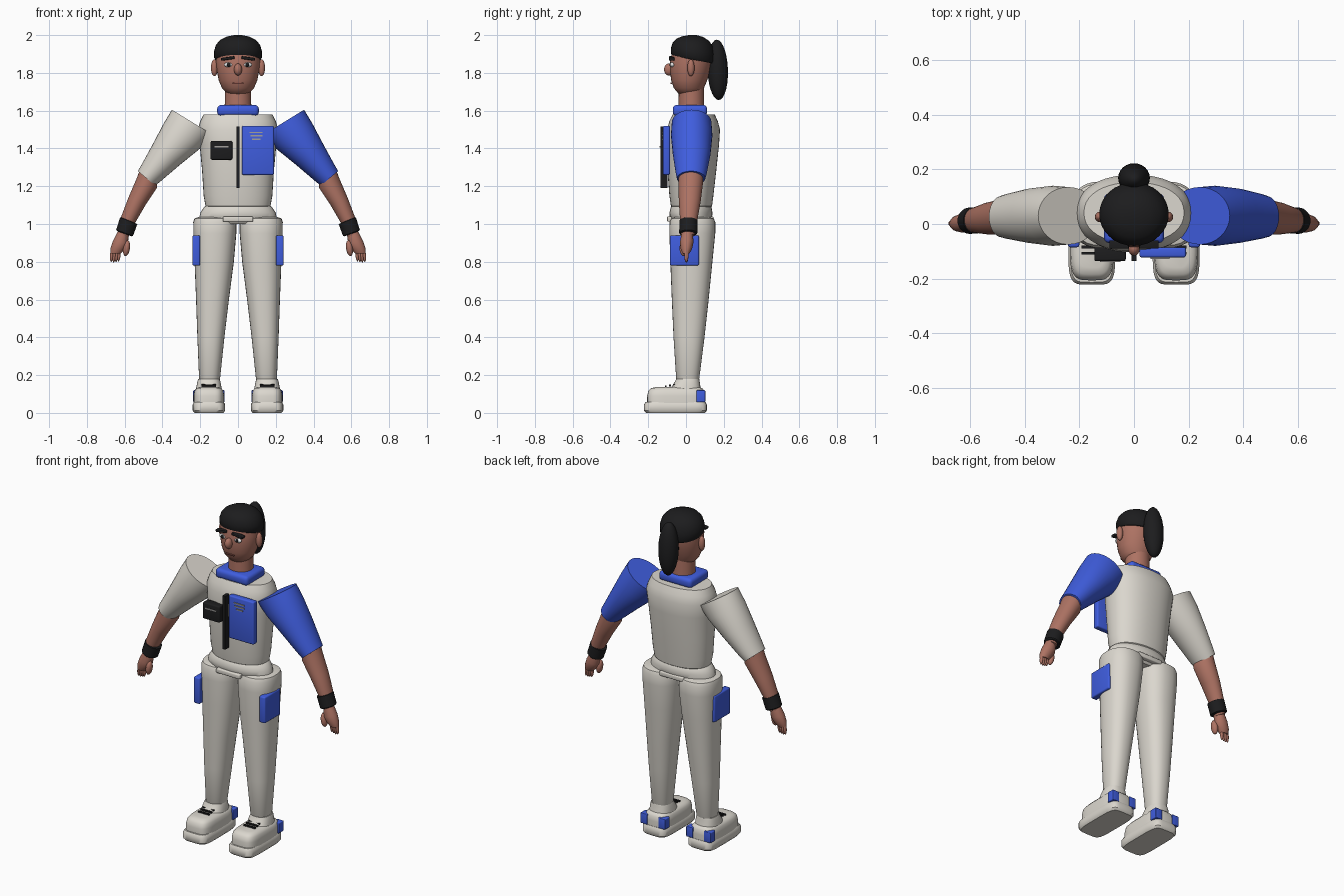
import bpy, bmesh, math
from mathutils import Vector, Matrix


def colour(name, r, g, b):
    m = bpy.data.materials.new(name)
    m.diffuse_color = (r, g, b, 1)
    return m


SUIT = colour("warm_white", 0.71, 0.68, 0.62)
BLUE = colour("royal_blue", 0.05, 0.11, 0.73)
SKIN = colour("brown_skin", 0.42, 0.17, 0.125)
BLACK = colour("soft_black", 0.012, 0.012, 0.013)
WHITE = colour("eye_white", 0.85, 0.85, 0.85)
GREY = colour("trim_grey", 0.36, 0.35, 0.34)
LIP = colour("lip_brown", 0.28, 0.09, 0.07)


def finish(name, bm, mat, angle=40):
    bmesh.ops.recalc_face_normals(bm, faces=bm.faces[:])
    me = bpy.data.meshes.new(name)
    bm.to_mesh(me)
    bm.free()
    me.materials.append(mat)
    me.shade_smooth()
    me.set_sharp_from_angle(angle=math.radians(angle))
    ob = bpy.data.objects.new(name, me)
    bpy.context.collection.objects.link(ob)
    return ob


def loft(name, rings, mat, n=32, power=2.0):
    """Skin rings of (centre, half-axis a, half-axis b); power > 2 squares them."""
    bm = bmesh.new()
    loops = []
    for c, a, b in rings:
        c, a, b = Vector(c), Vector(a), Vector(b)
        loop = []
        for i in range(n):
            t = math.tau * i / n
            u, v = math.cos(t), math.sin(t)
            u = math.copysign(abs(u) ** (2 / power), u)
            v = math.copysign(abs(v) ** (2 / power), v)
            loop.append(bm.verts.new(c + a * u + b * v))
        loops.append(loop)
    for p, q in zip(loops, loops[1:]):
        for i in range(n):
            j = (i + 1) % n
            bm.faces.new((p[i], p[j], q[j], q[i]))
    bm.faces.new(loops[0])
    bm.faces.new(loops[-1])
    return finish(name, bm, mat)


def upright(name, rows, mat, n=32, power=2.0):
    """Rows of (z, x min, x max, y min, y max)."""
    return loft(name, [(((x0 + x1) / 2, (y0 + y1) / 2, z), ((x1 - x0) / 2, 0, 0),
                        (0, (y1 - y0) / 2, 0)) for z, x0, x1, y0, y1 in rows], mat, n, power)


def limb(name, rows, s, mat):
    """Rows of (outer x, outer z, inner x, inner z, y centre, y radius)."""
    return loft(name, [((s * (ox + ix) / 2, yc, (oz + iz) / 2),
                        (s * (ox - ix) / 2, 0, (oz - iz) / 2), (0, ry, 0))
                       for ox, oz, ix, iz, yc, ry in rows], mat)


def box(name, x0, x1, y0, y1, z0, z1, mat, bevel=0.0, tilt=0.0):
    bm = bmesh.new()
    bmesh.ops.create_cube(bm, size=1)
    bmesh.ops.scale(bm, vec=(abs(x1 - x0), y1 - y0, z1 - z0), verts=bm.verts)
    if bevel:
        bmesh.ops.bevel(bm, geom=bm.edges[:], offset=bevel, segments=3,
                        profile=0.5, affect='EDGES')
    bmesh.ops.rotate(bm, matrix=Matrix.Rotation(tilt, 3, 'Y'), verts=bm.verts)
    bmesh.ops.translate(bm, vec=((x0 + x1) / 2, (y0 + y1) / 2, (z0 + z1) / 2), verts=bm.verts)
    return finish(name, bm, mat)


def ball(name, c, r, mat, tilt=0.0, axis='Y'):
    bm = bmesh.new()
    bmesh.ops.create_uvsphere(bm, u_segments=24, v_segments=14, radius=1)
    bmesh.ops.scale(bm, vec=r, verts=bm.verts)
    bmesh.ops.rotate(bm, matrix=Matrix.Rotation(tilt, 3, axis), verts=bm.verts)
    bmesh.ops.translate(bm, vec=c, verts=bm.verts)
    return finish(name, bm, mat)


# Torso and pelvis
upright("torso", [(z, -w, w, y0, y1) for z, w, y0, y1 in (
    (1.08, .15, -.06, .12), (1.095, .172, -.08, .138), (1.15, .182, -.088, .145),
    (1.28, .19, -.098, .16), (1.42, .203, -.104, .175), (1.50, .213, -.1, .18),
    (1.545, .2, -.088, .168), (1.58, .183, -.07, .152))], SUIT, 40, 2.2)
upright("pelvis", [(z, -w, w, y0, y1) for z, w, y0, y1 in (
    (1.0, .17, -.06, .11), (1.03, .205, -.085, .138), (1.06, .2, -.088, .14),
    (1.09, .18, -.08, .135), (1.105, .16, -.065, .12))], SUIT)
box("waist_tab", -.08, .08, -.1, -.06, 1.012, 1.04, SUIT, .006)
box("waist_tab_back", -.08, .08, .1, .145, 1.012, 1.04, SUIT, .006)

# Neck and collar
upright("neck", [(1.56, -.072, .072, -.04, .097), (1.72, -.068, .068, -.038, .095)], SKIN)
box("collar", -.11, .11, -.07, .112, 1.572, 1.63, BLUE, .02)

# Chest details
box("chest_panel", .02, .19, -.122, -.085, 1.26, 1.52, BLUE, .008)
box("zip", -.009, .009, -.136, -.098, 1.19, 1.515, BLACK)
box("chest_pouch", -.145, -.03, -.136, -.085, 1.34, 1.44, BLACK, .008)
box("pouch_trim", -.125, -.05, -.139, -.135, 1.405, 1.412, GREY)
for i, (x0, x1) in enumerate(((.06, .13), (.065, .13), (.075, .12))):
    z = 1.482 - .018 * i
    box(f"panel_stripe_{i}", x0, x1, -.128, -.12, z, z + .006, GREY)

# Head, hair and ponytail
upright("head", [(z, -w, w, y0, y1) for z, w, y0, y1 in (
    (1.682, .035, -.015, .06), (1.69, .058, -.04, .08), (1.72, .085, -.065, .095),
    (1.76, .102, -.078, .112), (1.81, .112, -.085, .128), (1.86, .117, -.085, .138),
    (1.92, .112, -.07, .138))], SKIN)
loft("hair", [((0, .036, z), (w, 0, 0), (0, d, t)) for z, w, d, t in (
    (1.87, .118, .11, -.021), (1.88, .126, .115, -.021), (1.915, .127, .116, -.015),
    (1.95, .116, .106, -.01), (1.975, .093, .087, -.006), (1.992, .06, .055, -.002),
    (2.0, .02, .02, 0))], BLACK)
ball("ponytail", (0, .168, 1.816), (.058, .054, .16), BLACK, math.radians(2), 'X')

# Face
ball("nose", (0, -.09, 1.818), (.021, .026, .032), SKIN)
box("mouth", -.028, .028, -.081, -.073, 1.742, 1.748, LIP)
for s, side in ((1, "left"), (-1, "right")):
    ball(f"{side}_ear", (s * .125, .026, 1.827), (.018, .019, .045), SKIN)
    ball(f"{side}_eye", (s * .05, -.072, 1.843), (.024, .012, .013), WHITE)
    ball(f"{side}_iris", (s * .049, -.08, 1.843), (.01, .008, .011), BLACK)
    box(f"{side}_brow", s * .018, s * .09, -.09, -.06, 1.869, 1.884, BLACK, .004,
        s * math.radians(8))

for s, side in ((1, "left"), (-1, "right")):
    # Sleeve, forearm and wristband
    limb(f"{side}_sleeve", (
        (.35, 1.605, .13, 1.47, .03, .105), (.392, 1.535, .2, 1.40, .03, .11),
        (.45, 1.425, .305, 1.315, .03, .1), (.51, 1.315, .405, 1.23, .028, .083),
        (.53, 1.28, .438, 1.203, .027, .075)), s, BLUE if s > 0 else SUIT)
    limb(f"{side}_forearm", (
        (.52, 1.285, .43, 1.22, .026, .066), (.535, 1.245, .43, 1.19, .025, .065),
        (.58, 1.14, .49, 1.1, .02, .058), (.622, 1.03, .548, 1.0, .014, .045),
        (.635, .95, .58, .93, .01, .035)), s, SKIN)
    limb(f"{side}_wristband", (
        (.617, 1.036, .54, 1.003, .013, .044), (.624, 1.035, .533, .999, .013, .048),
        (.645, .969, .556, .937, .012, .048), (.64, .962, .563, .935, .012, .044)), s, BLACK)
    # Hand with thumb and four fingers
    limb(f"{side}_palm", (
        (.636, .96, .58, .94, .006, .03), (.66, .915, .582, .893, .004, .036),
        (.674, .875, .605, .86, .002, .03), (.676, .845, .622, .842, 0, .018)), s, SKIN)
    ball(f"{side}_thumb", (s * .59, -.012, .872), (.018, .022, .042), SKIN, s * -.15)
    for i in range(4):
        ball(f"{side}_finger_{i}", (s * (.669 - .013 * i), .002, .832 + .003 * abs(i - 1)),
             (.0085, .011, .036), SKIN, s * -.08)

    # Trouser leg and thigh pocket
    upright(f"{side}_leg", [(z, *sorted((s * a, s * b)), y0, y1) for z, a, b, y0, y1 in (
        (.165, .1, .2, -.045, .065), (.18, .095, .206, -.052, .07),
        (.4, .072, .215, -.066, .098), (.6, .048, .222, -.075, .12),
        (.8, .022, .23, -.083, .14), (.95, .009, .236, -.088, .155),
        (1.01, .008, .237, -.087, .155), (1.03, .014, .23, -.078, .147),
        (1.036, .03, .21, -.06, .125))], SUIT, 32, 2.3)
    box(f"{side}_thigh_pocket", s * .2, s * .241, -.085, .068, .78, .94, BLUE, .008)

    # Shoe: sole, upper, ankle opening, heel corners and laces
    def shoe(part, rows, power):
        upright(f"{side}_{part}", [(z, s * .154 - w, s * .154 + w, y0, y1)
                                   for z, w, y0, y1 in rows], SUIT, 40, power)
    shoe("sole", ((0, .077, -.212, .1), (.012, .086, -.222, .11),
                  (.045, .086, -.222, .11), (.058, .078, -.213, .102)), 5)
    shoe("shoe_upper", ((.05, .081, -.205, .1), (.09, .081, -.206, .1),
                        (.117, .077, -.199, .097), (.131, .066, -.184, .086),
                        (.137, .048, -.16, .07)), 4)
    shoe("shoe_ankle", ((.11, .072, -.1, .085), (.14, .066, -.075, .076),
                        (.17, .06, -.056, .072), (.18, .056, -.052, .07)), 2.5)
    for k, where in ((-1, "inner"), (1, "outer")):
        x = s * .154 + k * .06
        box(f"{side}_heel_patch_{where}", x - .023, x + .023, .055, .102, .057, .12, BLUE, .004)
    for i in range(3):
        y = -.112 + .023 * i
        z = .136 + .004 * i
        box(f"{side}_lace_{i}", s * .154 - .038, s * .154 + .038, y, y + .01, z, z + .009, BLACK)
